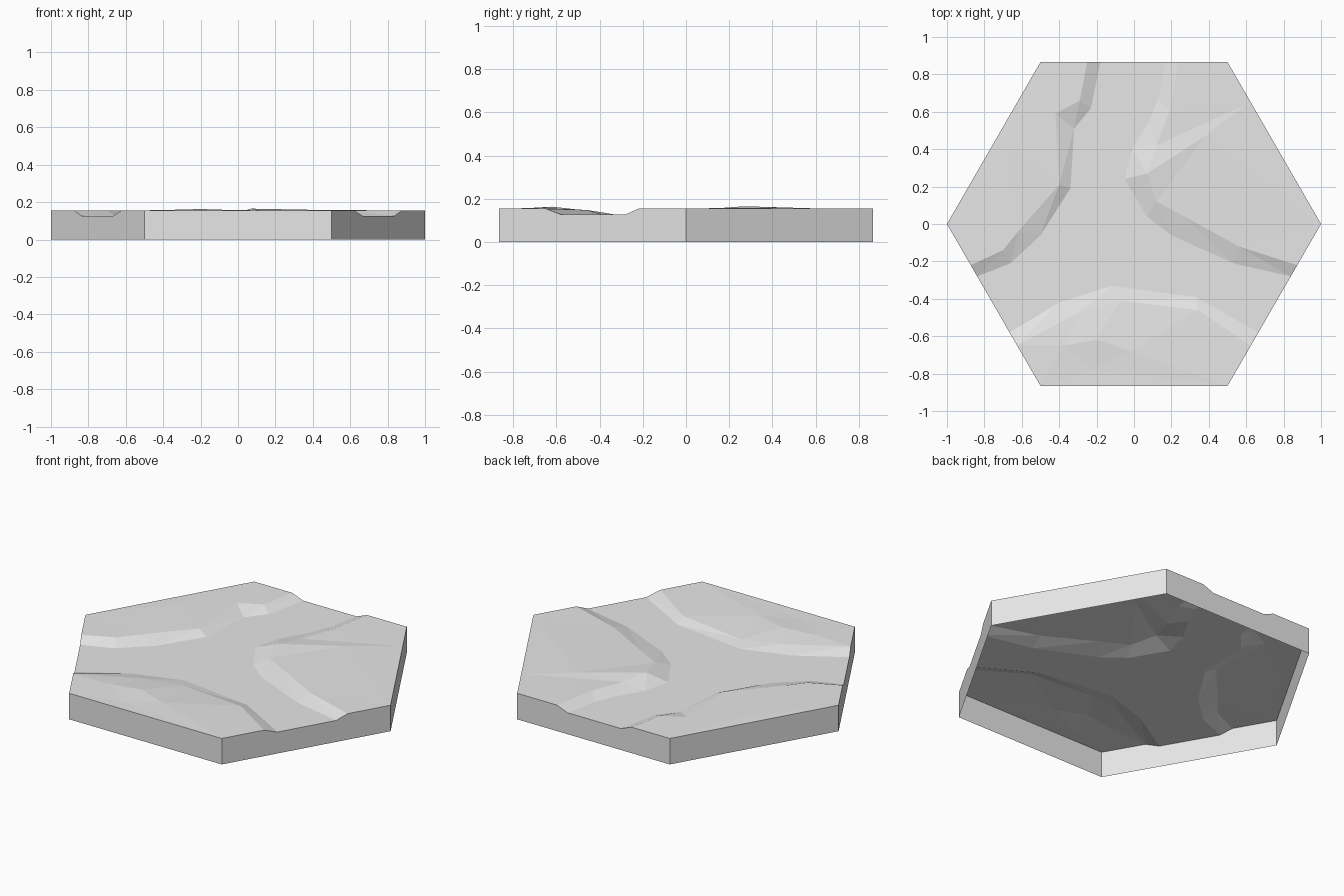
import bpy, bmesh, math
from mathutils import Vector
from mathutils.geometry import delaunay_2d_cdt

if "Cube" in bpy.data.objects:
    bpy.data.objects.remove(bpy.data.objects["Cube"])

TOP, BED = 0.154, 0.127
APOTHEM = math.sqrt(3) / 2

stone = bpy.data.materials.new("plain_grey")
stone.use_nodes = True
grey = (0.8, 0.8, 0.8, 1)
stone.diffuse_color = grey
stone.node_tree.nodes["Principled BSDF"].inputs["Base Color"].default_value = grey

points, constraints, rim = [], [], []


def snap(x, y):
    """Push a point outwards onto the hexagon outline."""
    reach = max(x * math.cos(a) + y * math.sin(a)
                for a in (math.radians(30 + 60 * i) for i in range(6)))
    return x * APOTHEM / reach, y * APOTHEM / reach


def add(x, y, z, on_rim=False):
    if on_rim:
        x, y = snap(x, y)
        rim.append(len(points))
    points.append(Vector((x, y, z)))
    return len(points) - 1


def line(coords, z, lifts={}):
    """Add a bank line from rim to rim; lifts overrides single heights."""
    last = len(coords) - 1
    ids = [add(x, y, lifts.get(i, z), i in (0, last)) for i, (x, y) in enumerate(coords)]
    constraints.extend(zip(ids, ids[1:]))
    return ids


# Hexagon corners
for i in range(6):
    a = math.radians(60 * i)
    add(math.cos(a), math.sin(a), TOP, True)

# Left bank: crest and foot
line([(-.25, .866), (-.29, .66), (-.42, .59), (-.40, .21), (-.62, -.04),
      (-.70, -.14), (-.873, -.22)], TOP)
line([(-.18, .866), (-.23, .62), (-.32, .51), (-.34, .19), (-.50, -.06),
      (-.66, -.21), (-.838, -.28)], BED)

# Right bank: crest and foot
right = line([(.24, .866), (.19, .60), (.12, .42), (.07, .27), (.12, .12),
              (.27, .04), (.56, -.12), (.873, -.22)], TOP, {2: .152, 3: .165})
line([(.17, .866), (.13, .67), (.08, .55), (-.01, .40), (-.05, .24), (.07, .04),
      (.20, -.06), (.53, -.21), (.838, -.28)], BED)

# Front bank: crest and foot
front = line([(-.625, -.65), (-.29, -.47), (-.07, -.41), (.34, -.46), (.625, -.65)],
             TOP, {1: .146, 2: .14, 3: .148})
line([(-.665, -.58), (-.40, -.42), (-.12, -.33), (.33, -.39), (.665, -.58)], BED)

# Ridge on the right plateau
mid = add(.38, .47, .159)
end = add(.60, .64, TOP)
constraints += [(right[3], mid), (mid, end), (right[4], mid), (right[2], end)]

# Low hill on the front plateau
peak = add(-.20, -.62, .163)
hill = [add(-.38, -.65, .158), add(-.02, -.68, .157), add(-.22, -.78, .154)]
constraints += [(peak, h) for h in hill] + [(peak, front[2]), (peak, front[1])]

# Slight swell on the left plateau
add(-.66, .42, .156)

# Close the outline and triangulate the ground
rim.sort(key=lambda i: math.atan2(points[i].y, points[i].x))
constraints += list(zip(rim, rim[1:] + rim[:1]))
flat, _, tris, source, _, _ = delaunay_2d_cdt(
    [p.to_2d() for p in points], constraints, [rim], 1, 1e-5)


def make_object(name, bm):
    mesh = bpy.data.meshes.new(name)
    bm.to_mesh(mesh)
    bm.free()
    mesh.materials.append(stone)
    obj = bpy.data.objects.new(name, mesh)
    bpy.context.collection.objects.link(obj)
    return obj


# Ground surface with the forked river bed
bm = bmesh.new()
verts = [bm.verts.new((p.x, p.y, points[s[0]].z if s else TOP))
         for p, s in zip(flat, source)]
for t in tris:
    bm.faces.new([verts[i] for i in t])
for f in bm.faces:
    f.normal_update()
    if f.normal.z < 0:
        f.normal_flip()
make_object("ground", bm)

# Side walls, open underneath
bm = bmesh.new()
upper = [bm.verts.new(points[i]) for i in rim]
lower = [bm.verts.new((points[i].x, points[i].y, 0)) for i in rim]
for i in range(len(rim)):
    j = (i + 1) % len(rim)
    bm.faces.new((lower[i], lower[j], upper[j], upper[i]))
make_object("side_walls", bm)
